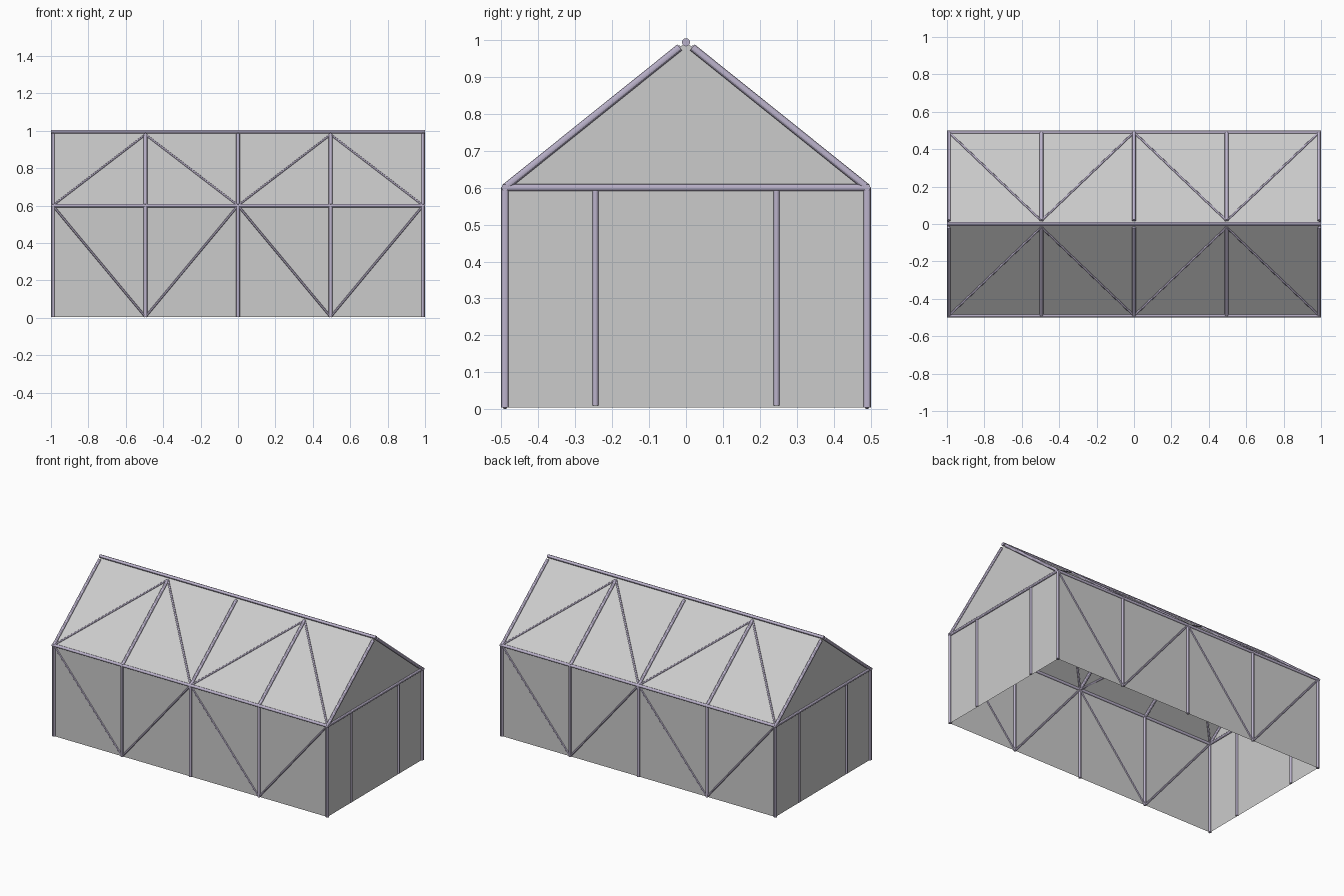
import bpy
from mathutils import Vector

if "Cube" in bpy.data.objects:
    bpy.data.objects.remove(bpy.data.objects["Cube"])

# Centreline dimensions of the frame
X, Y = 0.99, 0.49
BASE, EAVE, RIDGE = 0.005, 0.6, 0.993
BAYS = [-X, -X / 2, 0, X / 2, X]

steel = bpy.data.materials.new("frame_paint")
steel.diffuse_color = (0.50, 0.45, 0.60, 1)
steel.use_nodes = True
steel.node_tree.nodes["Principled BSDF"].inputs["Base Color"].default_value = steel.diffuse_color


def tube(name, a, b, r):
    """Round bar between two points."""
    a, b = Vector(a), Vector(b)
    d = b - a
    bpy.ops.mesh.primitive_cylinder_add(vertices=12, radius=r, depth=d.length,
                                        location=(a + b) / 2)
    ob = bpy.context.object
    ob.rotation_euler = d.to_track_quat('Z', 'Y').to_euler()
    bpy.ops.object.shade_smooth_by_angle()
    ob.name = name
    ob.data.materials.append(steel)


def panel(name, pts):
    """Flat sheet from its corners."""
    me = bpy.data.meshes.new(name)
    me.from_pydata(pts, [], [range(len(pts))])
    bpy.context.collection.objects.link(bpy.data.objects.new(name, me))


def on_slope(x, s, t):
    """Point on a roof slope, t from eave (0) to ridge (1)."""
    return (x, s * Y * (1 - t), EAVE + (RIDGE - EAVE) * t)


# Long sides: walls and roof slopes
for s, side in ((-1, "front"), (1, "back")):
    y = s * Y
    wall = [(-X, y, BASE), (X, y, BASE), (X, y, EAVE), (-X, y, EAVE)]
    roof = [(-X, y, EAVE), (X, y, EAVE), (X, 0, RIDGE), (-X, 0, RIDGE)]
    panel(side + "_wall_panel", wall if s < 0 else wall[::-1])
    panel(side + "_roof_panel", roof if s < 0 else roof[::-1])
    tube(side + "_eave_beam", (-1, y, EAVE), (1, y, EAVE), 0.009)

    for x in BAYS:
        tube(side + "_column", (x, y, BASE), (x, y, EAVE), 0.0102)
        tube(side + "_rafter", on_slope(x, s, 0), on_slope(x, s, 0.965), 0.0102)

    # Zigzag bracing, starting at the corner eave
    for i in range(4):
        lo, hi = (i, i + 1) if i % 2 == 0 else (i + 1, i)
        tube(side + "_wall_brace", (BAYS[lo], y, EAVE), (BAYS[hi], y, BASE), 0.006)
        tube(side + "_roof_brace", on_slope(BAYS[lo], s, 0),
             on_slope(BAYS[hi], s, 0.965), 0.006)

# Gable ends
for s, side in ((-1, "left"), (1, "right")):
    x = s * X
    gable = [(x, -Y, BASE), (x, Y, BASE), (x, Y, EAVE), (x, 0, RIDGE), (x, -Y, EAVE)]
    panel(side + "_gable_panel", gable if s > 0 else gable[::-1])
    tube(side + "_tie_beam", (x, -Y, EAVE), (x, Y, EAVE), 0.0095)
    for y in (-Y / 2, Y / 2):
        tube(side + "_gable_post", (x, y, 0.01), (x, y, EAVE - 0.008), 0.008)

# Ridge
tube("ridge_beam", (-1, 0, RIDGE), (1, 0, RIDGE), 0.011)
